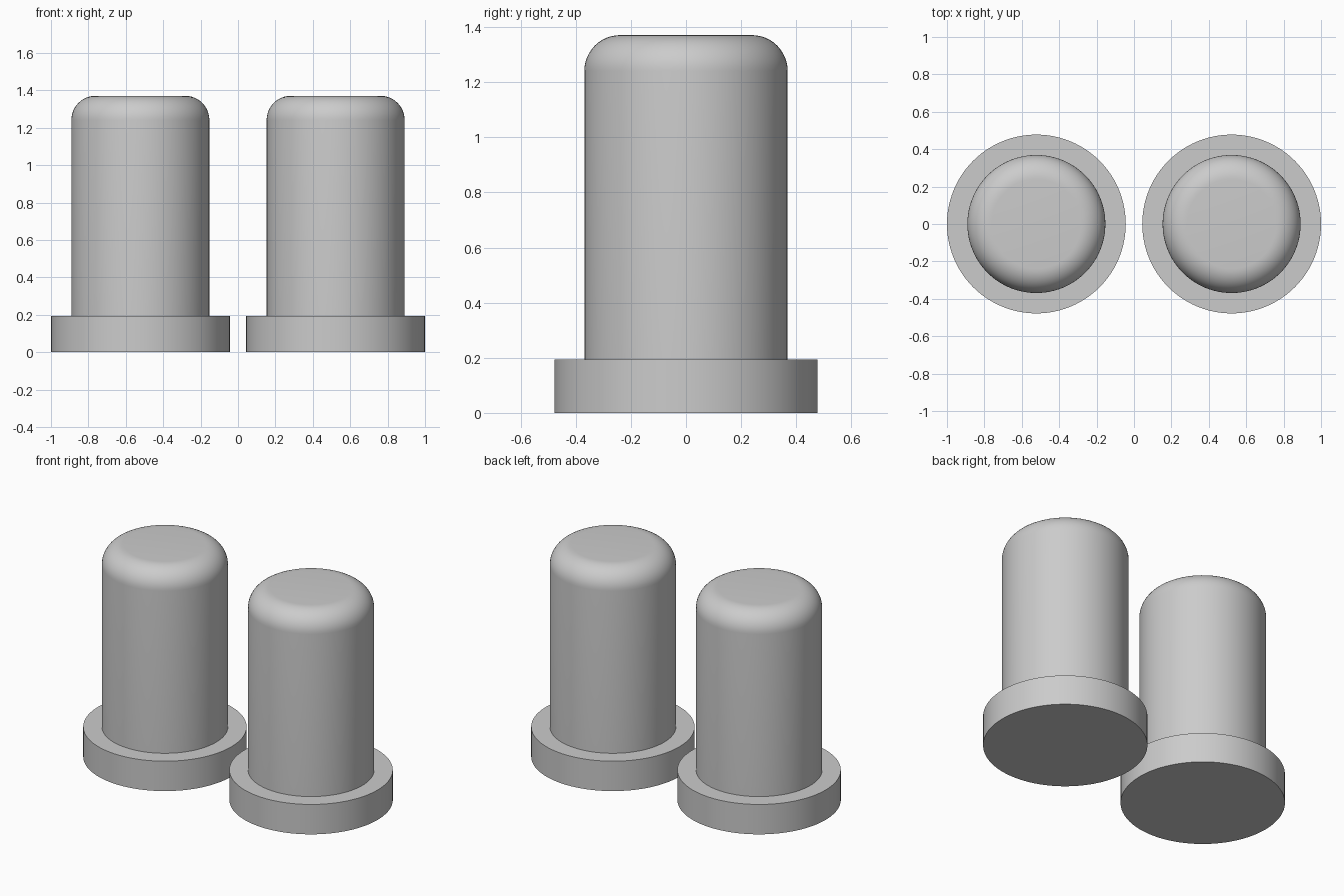
import bpy, bmesh, math
from mathutils import Vector

cube = bpy.data.objects.get("Cube")
if cube:
    bpy.data.objects.remove(cube, do_unlink=True)

BODY_R, FLANGE_R = 0.369, 0.478
FLANGE_H, TOP, FILLET = 0.193, 1.371, 0.13
OFFSET = 0.522
SEGMENTS, ARC_STEPS = 96, 12

grey = bpy.data.materials.new("plain grey")
colour = (0.6, 0.6, 0.6, 1)
grey.diffuse_color = colour
grey.use_nodes = True
grey.node_tree.nodes["Principled BSDF"].inputs["Base Color"].default_value = colour


def lathe(name, profile, x):
    """Revolve (radius, height) points around z."""
    bm = bmesh.new()
    verts = [bm.verts.new((r, 0, z)) for r, z in profile]
    edges = [bm.edges.new(pair) for pair in zip(verts, verts[1:])]
    bmesh.ops.spin(bm, geom=verts + edges, cent=Vector(), axis=(0, 0, 1),
                   angle=math.tau, steps=SEGMENTS, use_duplicate=False)
    bmesh.ops.remove_doubles(bm, verts=bm.verts, dist=1e-5)
    bmesh.ops.recalc_face_normals(bm, faces=bm.faces)
    mesh = bpy.data.meshes.new(name)
    bm.to_mesh(mesh)
    bm.free()
    mesh.materials.append(grey)
    obj = bpy.data.objects.new(name, mesh)
    obj.location.x = x
    bpy.context.collection.objects.link(obj)
    bpy.ops.object.select_all(action="DESELECT")
    bpy.context.view_layer.objects.active = obj
    obj.select_set(True)
    bpy.ops.object.shade_smooth_by_angle(angle=math.radians(30))
    return obj


# Flanged peg: wide foot, straight shaft, rounded shoulder, flat top
arc = []
for i in range(ARC_STEPS + 1):
    a = math.pi / 2 * i / ARC_STEPS
    arc.append((BODY_R - FILLET + FILLET * math.cos(a),
                TOP - FILLET + FILLET * math.sin(a)))
peg = [(0, 0), (FLANGE_R, 0), (FLANGE_R, FLANGE_H), (BODY_R, FLANGE_H)] + arc + [(0, TOP)]

for side, x in (("right", -OFFSET), ("left", OFFSET)):
    lathe(side + "_flanged_peg", peg, x)
